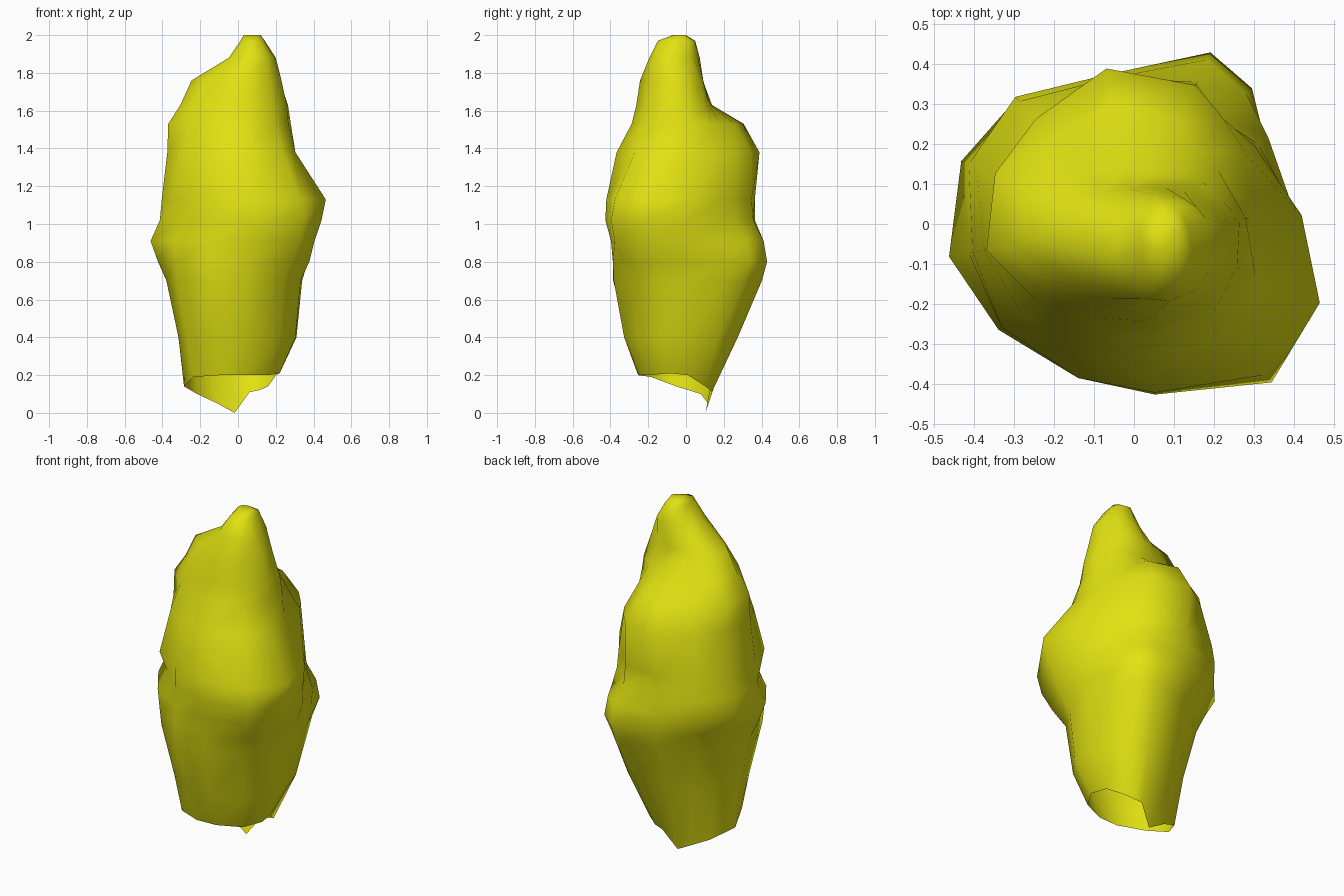
import bpy, bmesh, math

leaf = bpy.data.materials.new("leaf_yellow")
leaf.diffuse_color = (0.76, 0.76, 0.006, 1)

# Directions of the lumps, in degrees from +x
ANGLES = [math.radians(d) for d in (3, 33, 49, 66, 100, 133, 160, 190, 218, 250, 277, 311, 337)]
N = len(ANGLES)

# Lumpy cross-sections: height, then radius in each direction
BODY = [
    (0.40, .31, .31, .30, .30, .24, .24, .28, .32, .34, .33, .33, .33, .33),
    (0.70, .34, .37, .41, .44, .34, .33, .355, .385, .41, .41, .385, .37, .36),
    (0.80, .37, .39, .45, .47, .38, .37, .40, .43, .42, .41, .39, .44, .41),
    (0.91, .405, .40, .43, .45, .38, .43, .46, .47, .43, .41, .40, .50, .44),
    (1.02, .41, .37, .34, .39, .37, .435, .44, .42, .38, .41, .43, .525, .48),
    (1.13, .42, .36, .34, .38, .37, .42, .42, .41, .42, .41, .425, .50, .505),
    (1.38, .29, .33, .345, .38, .395, .36, .37, .38, .36, .35, .37, .36, .33),
    (1.53, .28, .25, .24, .28, .31, .29, .37, .375, .31, .28, .29, .30, .29),
    (1.63, .265, .20, .16, .14, .14, .18, .27, .31, .28, .25, .265, .28, .28),
    (1.76, .22, .15, .12, .10, .09, .11, .19, .25, .21, .20, .245, .25, .25),
]
# Open bottom rim: radius and height around the ragged edge
RIM_R = (.20, .19, .17, .15, .105, .16, .23, .29, .30, .27, .25, .25, .24)
RIM_Z = (.20, .14, .12, .11, .00, .05, .10, .14, .19, .20, .20, .20, .21)
# Crown tip ellipses: height, centre x, centre y, half width, half depth
TIP = [(1.88, .075, -.06, .125, .135), (1.97, .077, -.05, .065, .10),
       (2.00, .075, -.035, .045, .035)]


def ring(bm, point):
    return [bm.verts.new(point(i, a)) for i, a in enumerate(ANGLES)]


bm = bmesh.new()
rings = [ring(bm, lambda i, a: (RIM_R[i] * math.cos(a), RIM_R[i] * math.sin(a), RIM_Z[i]))]
for z, *radii in BODY:
    rings.append(ring(bm, lambda i, a: (radii[i] * math.cos(a), radii[i] * math.sin(a), z)))
for z, cx, cy, rx, ry in TIP:
    rings.append(ring(bm, lambda i, a: (cx + rx * math.cos(a), cy + ry * math.sin(a), z)))

# Skin between rings, closed at the tip and open underneath
for low, high in zip(rings, rings[1:]):
    for i in range(N):
        j = (i + 1) % N
        bm.faces.new((low[i], low[j], high[j], high[i]))
bm.faces.new(rings[-1])

mesh = bpy.data.meshes.new("foliage")
for f in bm.faces:
    f.smooth = True
bm.to_mesh(mesh)
bm.free()
mesh.materials.append(leaf)
foliage = bpy.data.objects.new("foliage", mesh)
bpy.context.collection.objects.link(foliage)
